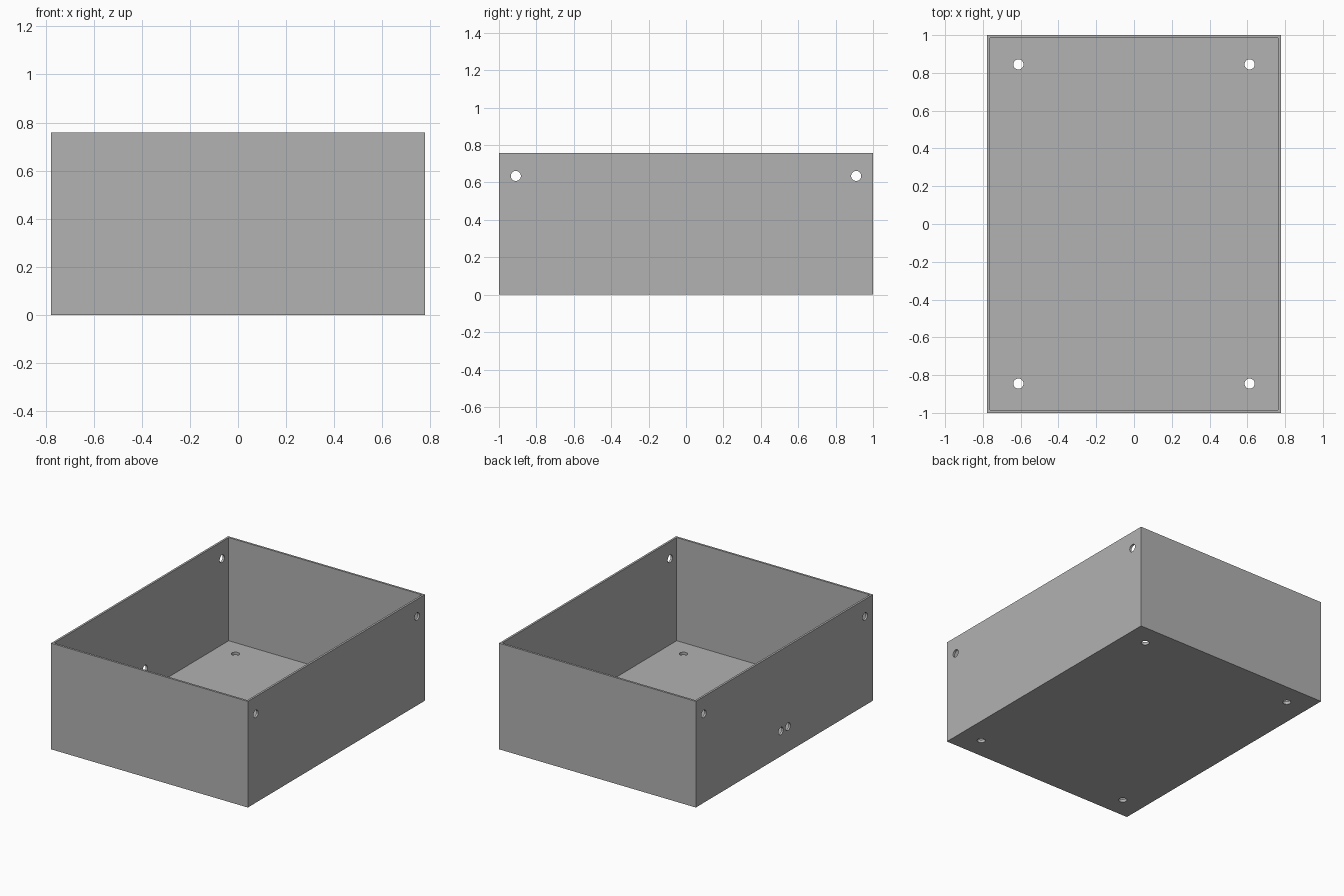
import bpy, bmesh
from math import pi, radians
from mathutils import Matrix, Vector

old = bpy.data.objects.get("Cube")
if old:
    bpy.data.objects.remove(old, do_unlink=True)

WIDTH, DEPTH, HEIGHT = 1.556, 2.0, 0.758
WALL = 0.021
HOLE_RADIUS = 0.027

grey = bpy.data.materials.new("plain grey")
grey.use_nodes = True
colour = (0.445, 0.445, 0.445, 1)
grey.diffuse_color = colour
grey.node_tree.nodes["Principled BSDF"].inputs["Base Color"].default_value = colour


def make_object(name, bm):
    mesh = bpy.data.meshes.new(name)
    bm.to_mesh(mesh)
    bm.free()
    mesh.materials.append(grey)
    obj = bpy.data.objects.new(name, mesh)
    bpy.context.collection.objects.link(obj)
    return obj


def add_drill(bm, centre, length, along_x=False):
    turn = Matrix.Rotation(pi / 2, 4, 'Y') if along_x else Matrix.Identity(4)
    bmesh.ops.create_cone(bm, cap_ends=True, segments=32, radius1=HOLE_RADIUS,
                          radius2=HOLE_RADIUS, depth=length,
                          matrix=Matrix.Translation(centre) @ turn)


# Open box: inset the top face for the rim, then sink it to the floor
bm = bmesh.new()
bmesh.ops.create_cube(bm, size=1, matrix=Matrix.Translation((0, 0, HEIGHT / 2))
                      @ Matrix.Diagonal((WIDTH, DEPTH, HEIGHT, 1)))
top = max(bm.faces, key=lambda f: f.calc_center_median().z)
bmesh.ops.inset_region(bm, faces=[top], thickness=WALL)
sunk = bmesh.ops.extrude_discrete_faces(bm, faces=[top])["faces"][0]
bmesh.ops.translate(bm, verts=sunk.verts, vec=Vector((0, 0, WALL - HEIGHT)))
bmesh.ops.recalc_face_normals(bm, faces=bm.faces)
box = make_object("open_box", bm)

# Drills for every hole
bm = bmesh.new()
for y in (-1, 1):
    # Upper corner holes through both side walls
    add_drill(bm, (0, y * 0.91, 0.635), WIDTH + 0.2, along_x=True)
    # Pair of holes low in the middle of one side wall
    add_drill(bm, (-WIDTH / 2, y * 0.04, 0.18), 0.2, along_x=True)
    # Floor holes
    for x in (-1, 1):
        add_drill(bm, (x * 0.612, y * 0.845, 0), 0.2)
drills = make_object("hole_drills", bm)
drills.hide_render = True

# Cut the holes, apply the result and discard the drills
cut = box.modifiers.new("holes", 'BOOLEAN')
cut.operation = 'DIFFERENCE'
cut.solver = 'EXACT'
cut.object = drills
bpy.ops.object.select_all(action='DESELECT')
box.select_set(True)
bpy.context.view_layer.objects.active = box
bpy.ops.object.modifier_apply(modifier=cut.name)
bpy.data.objects.remove(drills, do_unlink=True)
bpy.ops.object.shade_smooth_by_angle(angle=radians(30))
